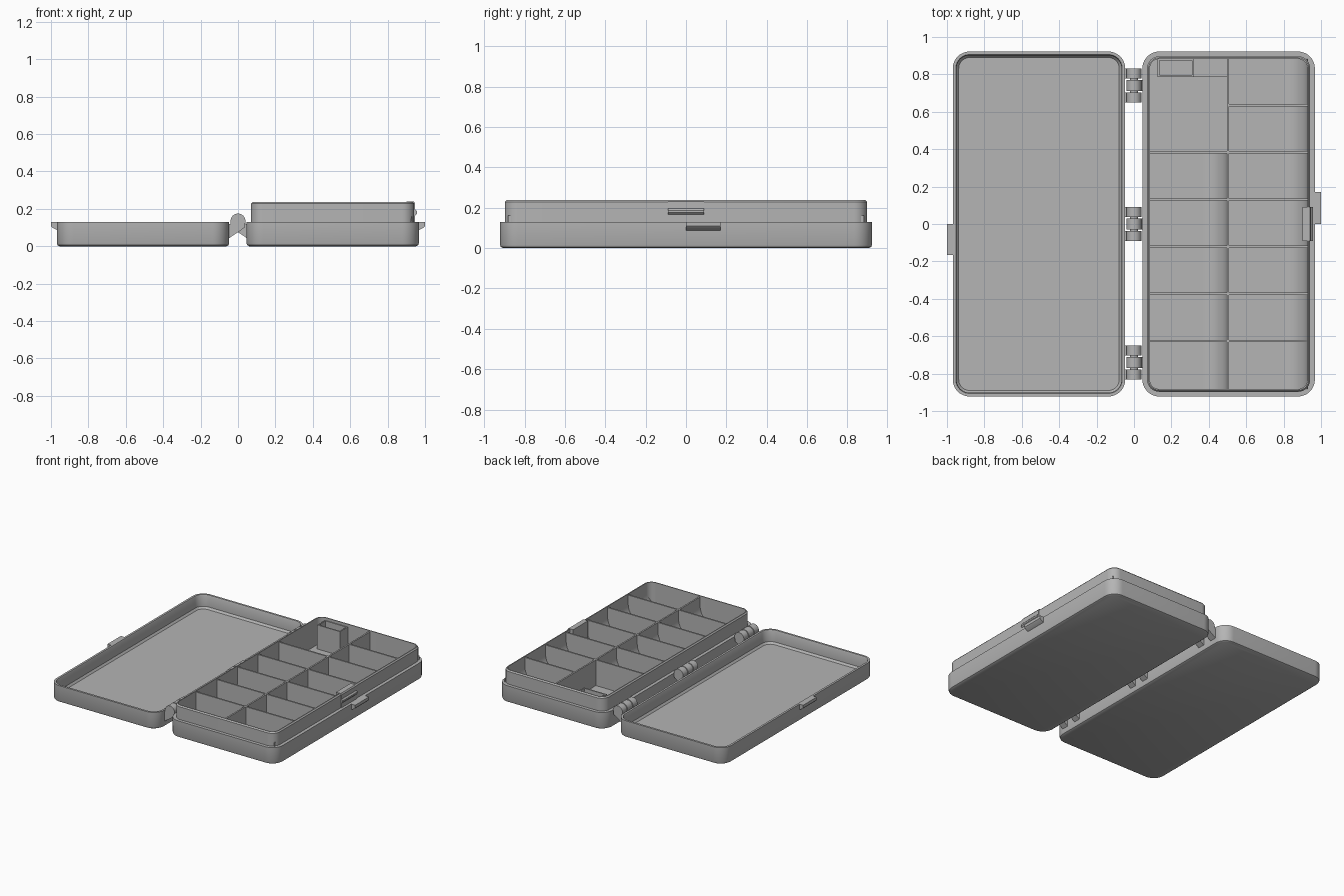
import bpy, bmesh, math

cube = bpy.data.objects.get("Cube")
if cube:
    bpy.data.objects.remove(cube, do_unlink=True)

gray = bpy.data.materials.new("plain_gray")
gray.use_nodes = True
COLOR = (0.46, 0.46, 0.46, 1)
gray.diffuse_color = COLOR
for node in gray.node_tree.nodes:
    if node.type == 'BSDF_PRINCIPLED':
        node.inputs["Base Color"].default_value = COLOR


def finish(name, bm):
    bmesh.ops.recalc_face_normals(bm, faces=bm.faces)
    mesh = bpy.data.meshes.new(name)
    bm.to_mesh(mesh)
    bm.free()
    mesh.materials.append(gray)
    mesh.shade_smooth()
    mesh.set_sharp_from_angle(angle=math.radians(30))
    obj = bpy.data.objects.new(name, mesh)
    bpy.context.collection.objects.link(obj)
    return obj


def prism(name, profile, y0, y1):
    """Extrude an x-z profile along y."""
    bm = bmesh.new()
    a = [bm.verts.new((x, y0, z)) for x, z in profile]
    b = [bm.verts.new((x, y1, z)) for x, z in profile]
    n = len(profile)
    bm.faces.new(a)
    bm.faces.new(b)
    for i in range(n):
        j = (i + 1) % n
        bm.faces.new((a[i], a[j], b[j], b[i]))
    return finish(name, bm)


def box(name, x0, x1, y0, y1, z0, z1):
    return prism(name, [(x0, z0), (x1, z0), (x1, z1), (x0, z1)], y0, y1)


def arc(cx, cz, r, start, end, steps):
    angles = [math.radians(start + (end - start) * i / steps) for i in range(steps + 1)]
    return [(cx + r * math.cos(a), cz + r * math.sin(a)) for a in angles]


def tray(name, cx, hx, hy, radius, steps):
    """Stack rounded rectangles given as (inset, height) into a closed shell."""
    bm = bmesh.new()
    rings = []
    for inset, z in steps:
        r = radius - inset
        ring = []
        for k, (sx, sy) in enumerate([(1, 1), (-1, 1), (-1, -1), (1, -1)]):
            corner = arc(cx + sx * (hx - radius), sy * (hy - radius), r, 90 * k, 90 * k + 90, 10)
            ring += [bm.verts.new((x, y, z)) for x, y in corner]
        rings.append(ring)
    n = len(rings[0])
    for low, high in zip(rings, rings[1:]):
        for i in range(n):
            j = (i + 1) % n
            bm.faces.new((low[i], low[j], high[j], high[i]))
    bm.faces.new(rings[0])
    bm.faces.new(rings[-1])
    return finish(name, bm)


# Two shells: shallow lid and stepped base
HY, R, FLOOR, RIM, TOP = 0.922, 0.09, 0.03, 0.13, 0.237
tray("lid", -0.508, 0.461, HY, R,
     [(0.015, 0), (0.004, 0.006), (0, 0.016), (0, RIM), (0.016, RIM), (0.02, 0.122),
      (0.02, 0.04), (0.032, 0.025)])
tray("base", 0.506, 0.461, HY, R,
     [(0.015, 0), (0.004, 0.006), (0, 0.016), (0, RIM), (0.025, RIM), (0.025, 0.228),
      (0.033, TOP), (0.04, TOP), (0.04, FLOOR)])

# Compartment dividers
IN_L, IN_R, IN_Y, MID, T = 0.085, 0.927, 0.882, 0.503, 0.006
rows = [-0.625 + 0.252 * i for i in range(6)]
box("long_divider", MID - T, MID + T, -IN_Y - 0.01, IN_Y + 0.01, FLOOR - 0.01, 0.228)
for i, y in enumerate(rows):
    left = MID if i == 5 else IN_L - 0.01
    box("cross_divider", left, IN_R + 0.01, y - T, y + T, FLOOR - 0.01, 0.228)


# Curved scoops along the right of the compartments
def scoop(name, wall, y0, y1):
    r = 0.13
    curve = arc(wall - r, FLOOR + r, r, -90, 0, 12)
    prism(name, [(wall + 0.004, FLOOR - 0.005)] + curve + [(wall + 0.004, FLOOR + r)], y0, y1)


scoop("left_scoop", MID - T, -IN_Y, rows[4])
scoop("right_scoop", IN_R, -IN_Y, IN_Y)

# Corner pocket and low shelf at the back of the large compartment
box("pocket_front", 0.125, 0.32, 0.787, 0.797, FLOOR, 0.215)
box("pocket_back", 0.125, 0.32, 0.875, 0.89, FLOOR, 0.215)
box("pocket_left", 0.125, 0.135, 0.787, 0.885, FLOOR, 0.215)
box("pocket_right", 0.31, 0.32, 0.787, 0.885, FLOOR, 0.215)
box("pocket_floor", 0.13, 0.315, 0.79, 0.885, FLOOR - 0.01, 0.06)
box("shelf", 0.315, MID, 0.787, 0.89, FLOOR - 0.01, 0.075)

# Hinges: outer knuckles on the lid, middle ones on the base
for y in (0.74, 0, -0.74):
    for k in (-1, 0, 1):
        s = 1 if k == 0 else -1
        knuckle = arc(0, 0.135, 0.04, 0, 180, 16)
        shape = [(0.052, 0.04), (0.052, 0.12), (0.04, 0.12)] + knuckle + [(-0.036, 0.1)]
        half = 0.03 if k == 0 else 0.027
        c = y + 0.064 * k
        prism("hinge_knuckle", [(s * x, z) for x, z in shape], c - half, c + half)
    prism("hinge_pin", arc(0, 0.135, 0.022, 0, 345, 23), y - 0.085, y + 0.085)

# Finger tabs on both outer edges
for name, s, y0, y1 in (("lid_tab", -1, -0.166, 0), ("base_tab", 1, 0, 0.17)):
    tab = [(0.96, RIM), (1, RIM), (1, 0.108), (0.994, 0.1), (0.96, 0.083)]
    prism(name, [(s * x, z) for x, z in tab], y0, y1)

# Raised catch plate with a snap ridge
plate = [(0.9, 0.1), (0.947, 0.1), (0.947, 0.165), (0.957, 0.175), (0.957, 0.187),
         (0.947, 0.197), (0.947, 0.23), (0.94, TOP + 0.002), (0.9, TOP + 0.002)]
prism("catch_plate", plate, -0.09, 0.09)
